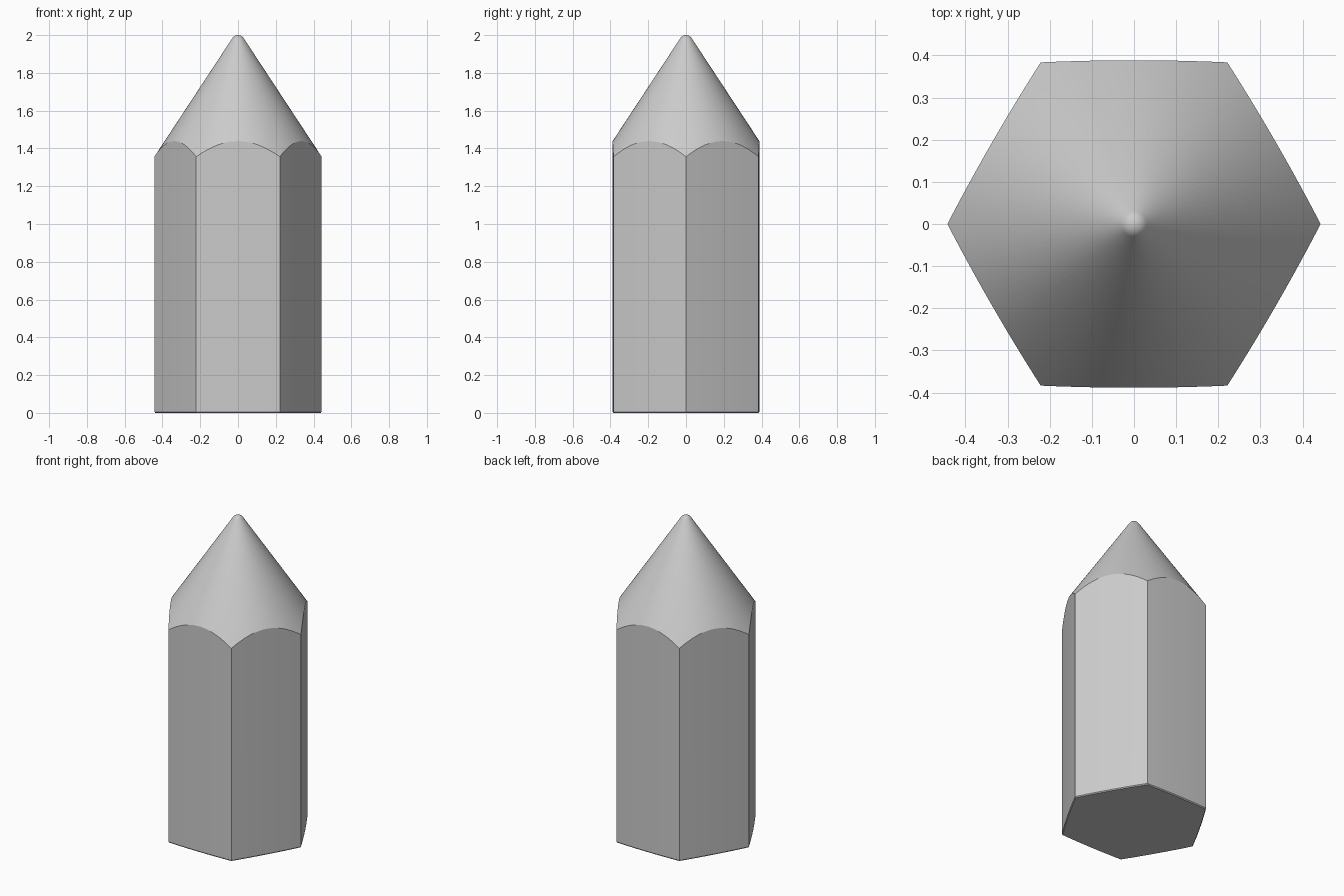
import bpy, bmesh
from math import sin, cos, pi, radians, hypot
from mathutils import Vector

if "Cube" in bpy.data.objects:
    bpy.data.objects.remove(bpy.data.objects["Cube"])

R, STEPS, BULGE = 0.443, 16, 0.005      # corner radius, points per side, side convexity
TIP_R, TIP_A = 0.036, radians(56.7)     # tip sphere radius, cone slope
SLOPE = 1.52

# Hexagonal outline with slightly convex sides
outline = []
for i in range(6):
    a, b = (Vector((R * cos(k * pi / 3), R * sin(k * pi / 3))) for k in (i, i + 1))
    normal = (a + b).normalized()
    for s in range(STEPS):
        t = s / STEPS
        outline.append(a.lerp(b, t) + normal * BULGE * (1 - (2 * t - 1) ** 2))

tip_r = TIP_R * sin(TIP_A)
tip_z = 2 - TIP_R * (1 - cos(TIP_A))


def cone_z(p):
    return tip_z - SLOPE * (p.length - tip_r)


bm = bmesh.new()


def ring(points):
    return [bm.verts.new(p) for p in points]


# Body: tiny rounded foot, straight sides, top edge cut by the cone
rings = [
    ring((p.x * 0.988, p.y * 0.988, 0) for p in outline),
    ring((p.x, p.y, 0.006) for p in outline),
    ring((p.x, p.y, cone_z(p)) for p in outline),
]
# Rounded tip
for k in (1, 0.75, 0.5, 0.25):
    r, z = TIP_R * sin(TIP_A * k), 2 - TIP_R * (1 - cos(TIP_A * k))
    rings.append(ring((*(p.normalized() * r), z) for p in outline))

n = len(outline)
for lo, hi in zip(rings, rings[1:]):
    for i in range(n):
        j = (i + 1) % n
        bm.faces.new((lo[i], lo[j], hi[j], hi[i]))
apex = bm.verts.new((0, 0, 2))
for i in range(n):
    bm.faces.new((rings[-1][i], rings[-1][(i + 1) % n], apex))
bm.faces.new(reversed(rings[0]))
bmesh.ops.recalc_face_normals(bm, faces=bm.faces)

mesh = bpy.data.meshes.new("pencil_body")
bm.to_mesh(mesh)
bm.free()
obj = bpy.data.objects.new("pencil_body", mesh)
bpy.context.collection.objects.link(obj)
bpy.context.view_layer.objects.active = obj
obj.select_set(True)
bpy.ops.object.shade_smooth_by_angle(angle=radians(28))
